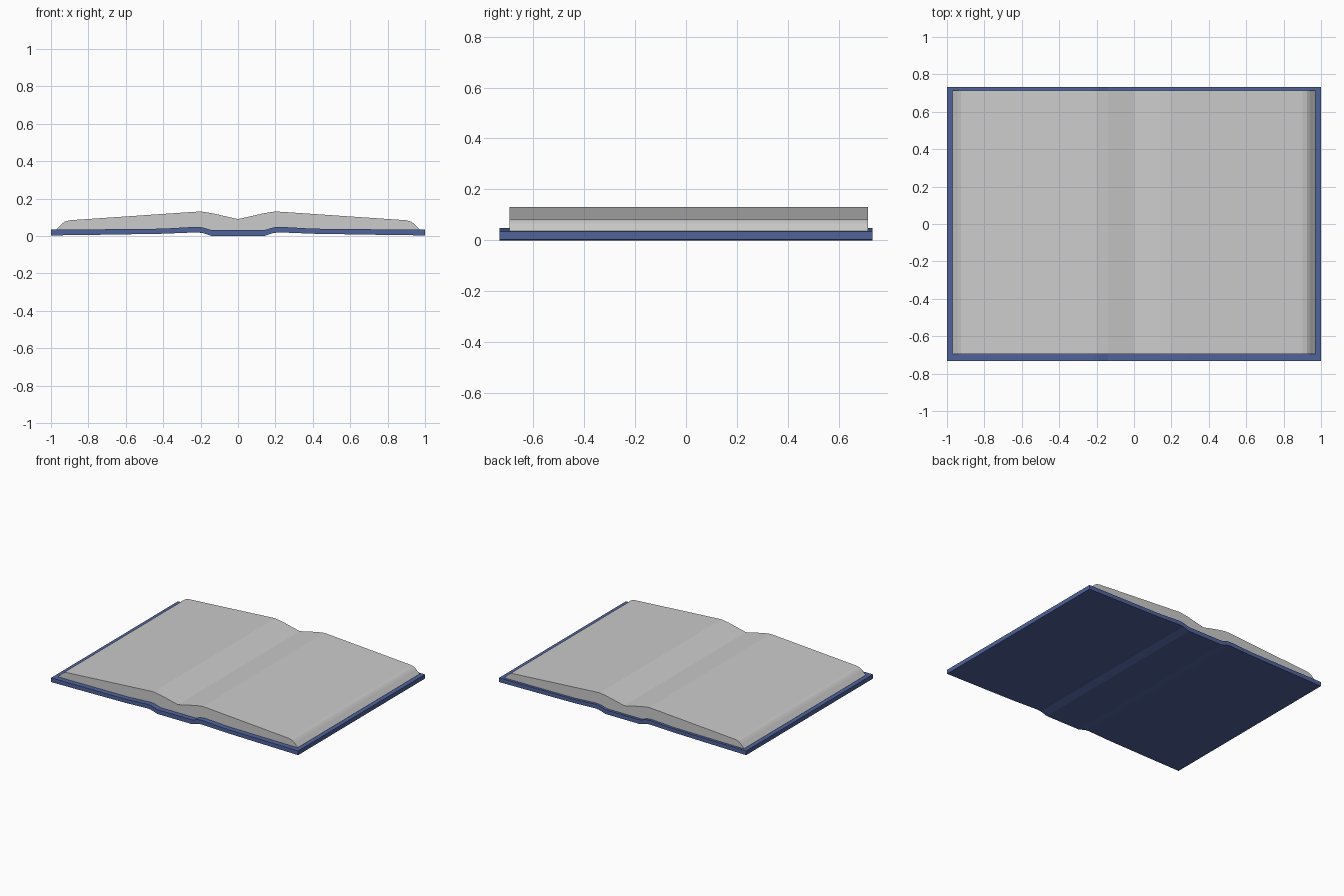
import bpy, bmesh

if "Cube" in bpy.data.objects:
    bpy.data.objects.remove(bpy.data.objects["Cube"])


def mirrored(half):
    """Complete a left-to-centre outline with its right-hand copy."""
    right = [(-x, z) for x, z in reversed(half) if x < 0]
    return half + right


def slab(name, top, bottom, y0, y1, color=None):
    """Extrude the area between two profile lines along y."""
    outline = mirrored(bottom) + mirrored(top)[::-1]
    bm = bmesh.new()
    face = bm.faces.new([bm.verts.new((x, y0, z)) for x, z in outline])
    ext = bmesh.ops.extrude_face_region(bm, geom=[face])
    moved = [g for g in ext["geom"] if isinstance(g, bmesh.types.BMVert)]
    bmesh.ops.translate(bm, verts=moved, vec=(0, y1 - y0, 0))
    bmesh.ops.recalc_face_normals(bm, faces=bm.faces)
    mesh = bpy.data.meshes.new(name)
    bm.to_mesh(mesh)
    bm.free()
    obj = bpy.data.objects.new(name, mesh)
    bpy.context.collection.objects.link(obj)
    if color:
        mat = bpy.data.materials.new(name + "_color")
        mat.diffuse_color = color
        mat.use_nodes = True
        mat.node_tree.nodes["Principled BSDF"].inputs["Base Color"].default_value = mat.diffuse_color
        mesh.materials.append(mat)
    return obj


# Open cover: two boards, raised hinges and a flat spine
cover_bottom = [(-1, 0.003), (-0.7, 0.007), (-0.4, 0.012), (-0.28, 0.017),
                (-0.22, 0.019), (-0.19, 0.016), (-0.14, 0.0), (0, 0.0)]
cover_top = [(-1, 0.034), (-0.7, 0.036), (-0.4, 0.039), (-0.28, 0.046),
             (-0.22, 0.049), (-0.19, 0.046), (-0.14, 0.031), (0, 0.031)]
slab("cover", cover_top, cover_bottom, -0.733, 0.733, (0.08, 0.125, 0.33, 1))

# Page block: follows the cover below, dips into the gutter above
page_top = [(-0.97, 0.036), (-0.94, 0.066), (-0.925, 0.077), (-0.9, 0.084),
            (-0.25, 0.128), (-0.2, 0.131), (-0.14, 0.122), (0, 0.09)]
page_bottom = [(-0.968, 0.0335)] + [(x, z - 0.001) for x, z in cover_top[1:]]
slab("pages", page_top, page_bottom, -0.694, 0.714)
